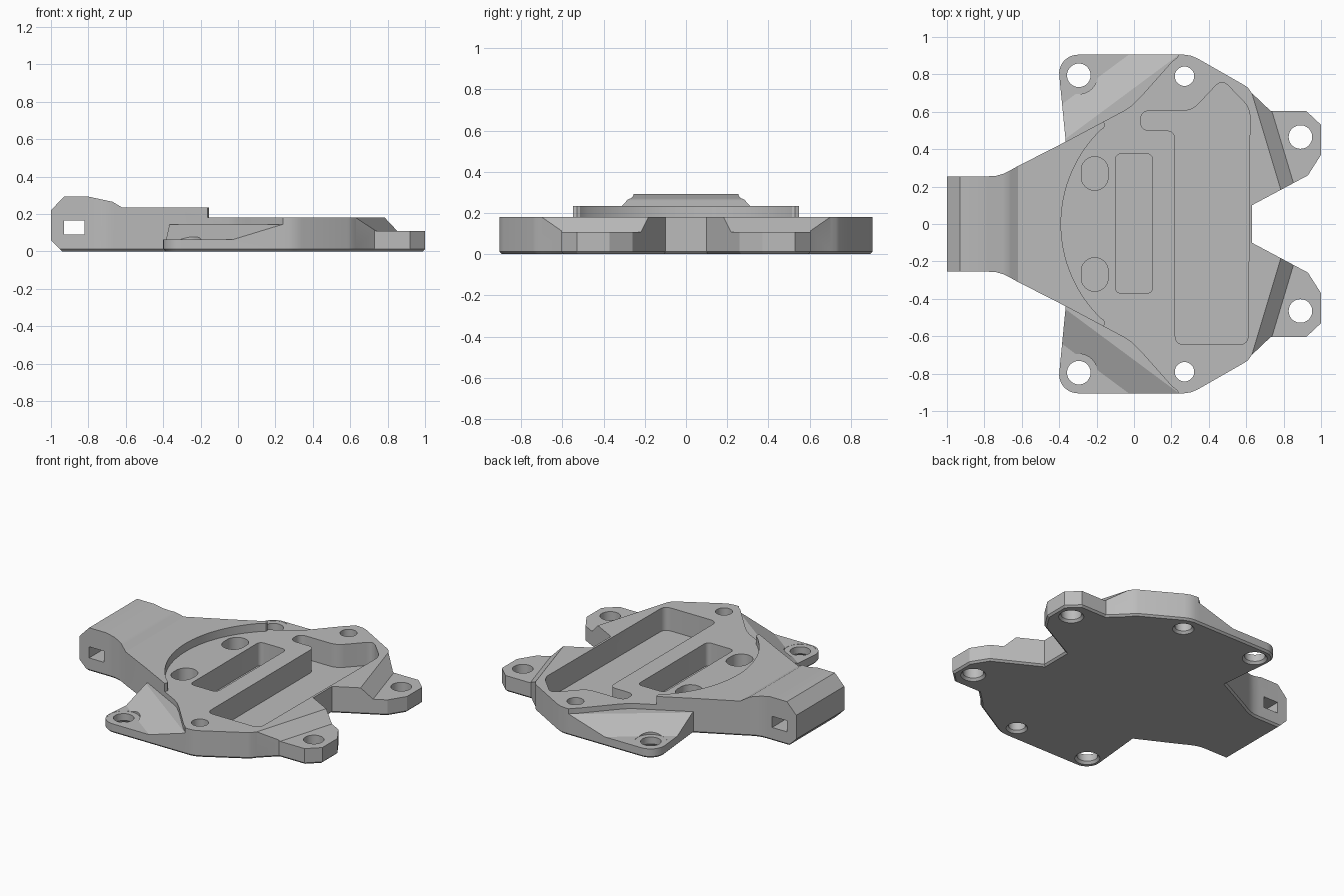
import bpy, bmesh, math
from mathutils import Vector, Matrix

if "Cube" in bpy.data.objects:
    bpy.data.objects.remove(bpy.data.objects["Cube"])

grey = bpy.data.materials.new("plain_grey")
grey.use_nodes = True
grey.diffuse_color = (0.5, 0.5, 0.5, 1)
grey.node_tree.nodes["Principled BSDF"].inputs["Base Color"].default_value = (0.5, 0.5, 0.5, 1)


def finish(bm, name):
    bmesh.ops.recalc_face_normals(bm, faces=bm.faces)
    mesh = bpy.data.meshes.new(name)
    bm.to_mesh(mesh)
    bm.free()
    mesh.materials.append(grey)
    obj = bpy.data.objects.new(name, mesh)
    bpy.context.collection.objects.link(obj)
    return obj


def sweep(name, points, vector, chamfer=0):
    """Close a 3D profile and extrude it along a vector."""
    bm = bmesh.new()
    base = bm.faces.new([bm.verts.new(p) for p in points])
    edges = list(base.edges)
    ext = bmesh.ops.extrude_face_region(bm, geom=[base], use_keep_orig=True)
    bmesh.ops.translate(bm, vec=vector, verts=[v for v in ext["geom"] if isinstance(v, bmesh.types.BMVert)])
    bmesh.ops.recalc_face_normals(bm, faces=bm.faces)
    if chamfer:
        bmesh.ops.bevel(bm, geom=edges, offset=chamfer, offset_type='OFFSET',
                        segments=1, affect='EDGES')
    return finish(bm, name)


def prism(name, outline, z0, z1, chamfer=0):
    return sweep(name, [(x, y, z0) for x, y in outline], (0, 0, z1 - z0), chamfer)


def cone(name, x, y, r0, r1, z0, z1):
    bm = bmesh.new()
    bmesh.ops.create_cone(bm, cap_ends=True, segments=40, radius1=r0, radius2=r1, depth=z1 - z0,
                          matrix=Matrix.Translation((x, y, (z0 + z1) / 2)))
    return finish(bm, name)


def arc(cx, cy, r, a0, a1, n):
    steps = [math.radians(a0 + (a1 - a0) * i / n) for i in range(n + 1)]
    return [(cx + r * math.cos(a), cy + r * math.sin(a)) for a in steps]


def rounded(corners, r, n=6):
    """Soften each corner of an outline."""
    out = []
    pts = [Vector(c) for c in corners]
    for i, p in enumerate(pts):
        a, b = pts[i - 1] - p, pts[(i + 1) % len(pts)] - p
        s = p + a.normalized() * min(r, a.length * 0.48)
        e = p + b.normalized() * min(r, b.length * 0.48)
        for k in range(n + 1):
            t = k / n
            out.append(tuple(s * (1 - t) ** 2 + p * 2 * t * (1 - t) + e * t * t))
    return out


def mirrored(half):
    return half + [(x, -y) for x, y in reversed(half)]


def slope_cutter(name, start, end, profile, side):
    """Sweep a (distance outward, height) profile along a sloping edge."""
    a, b = Vector(start), Vector(end)
    u = (b - a).normalized()
    n = Vector((-u.y, u.x))
    pts = [(a.x + n.x * d, (a.y + n.y * d) * side, z) for d, z in profile]
    return sweep(name, pts, (b.x - a.x, (b.y - a.y) * side, 0))


# Whole footprint: neck, ears, deck and lugs
half = [(-1, .255), (-.78, .255), (-.74, .257), (-.7, .268), (-.66, .288), (-.62, .31), (-.365, .44)]
half += arc(-.3, .805, .1, 185, 90, 10)
half += [(.23, .905), (.27, .905), (.305, .9), (.34, .885), (.59, .742), (.61, .728), (.63, .7),
         (.73, .605), (.92, .605), (1, .53), (1, .37), (.93, .26), (.63, .1)]
plate = prism("bracket_plate", mirrored(half), 0, .35, .012)


def cut(tool, mode='DIFFERENCE'):
    mod = plate.modifiers.new("cut", 'BOOLEAN')
    mod.operation, mod.solver, mod.object = mode, 'EXACT', tool
    bpy.context.view_layer.objects.active = plate
    bpy.ops.object.modifier_apply(modifier=mod.name)
    bpy.data.objects.remove(tool)


# Side profile of the neck
side_profile = [(-1, .06), (-.94, 0), (-.94, -.1), (1.1, -.1), (1.1, .235), (-.62, .235), (-.67, .265),
                (-.8, .293), (-.93, .293), (-1, .22)]
cut(sweep("neck_profile", [(x, -1.2, z) for x, z in side_profile], (0, 2.4, 0)), 'INTERSECT')

# Lower deck, bounded by the curved step
step = [(1.2, 1.2), (-.163, 1.2), (-.163, .55), (-.155, .53), (-.16, .515)]
step += arc(.31, 0, .7, 134.5, 180, 18)
cut(prism("deck_cutter", mirrored(step)[:len(step)] + mirrored(step)[len(step) + 1:], .18, .5))

ear = [(-.365, .44), (-.05, .608), (-.01, .635), (.04, .685), (.2, .865), (.23, .89), (.25, .92),
       (.25, 1.2), (-.6, 1.2), (-.6, .6)]
for s in (1, -1):
    # Ear ledge and its ramp down to the corner
    cut(prism("ear_cutter", [(x, y * s) for x, y in ear], .145, .5))
    ramp = [(0, .145), (.16, .063), (.8, .063), (.8, .5), (0, .5)]
    cut(slope_cutter("ramp_cutter", (-.376, .448), (.4, 1.0235), ramp, s))
    cut(cone("spot_face", -.295, .795 * s, .1, .1, .062, .4))
    # Lug slope
    lug = [(0, .18), (.075, .108), (.7, .108), (.7, .5), (0, .5)]
    cut(slope_cutter("lug_cutter", (.825, .05), (.6, .8), [(-d, z) for d, z in lug], s))
    # Screw holes with chamfered undersides
    for x, y, r in ((.89, .465, .063), (-.295, .795, .063), (.27, .79, .052)):
        cut(cone("screw_hole", x, y * s, r, r, -.1, .5))
        cut(cone("hole_chamfer", x, y * s, r + .024, r, -.012, .016))
    # Blind oval recess
    oval = arc(-.21, .27 * s + .018, .072, 0, 180, 16) + arc(-.21, .27 * s - .018, .072, 180, 360, 16)
    cut(prism("oval_recess", oval, .04, .5))

# Deep pockets
slot = [(-.1, -.37), (.1, -.37), (.1, .375), (-.1, .375)]
cut(prism("slot_pocket", rounded(slot, .035), .025, .5))
pocket = [(.22, -.645), (.61, -.645), (.62, .62), (.47, .775), (.31, .605), (.035, .605),
          (.035, .5), (.22, .5)]
cut(prism("wide_pocket", rounded(pocket, .05), .025, .5))

# Strap slot across the neck
strap = [(-.93, .09), (-.82, .09), (-.82, .165), (-.93, .165)]
cut(sweep("strap_slot", [(x, -.5, z) for x, z in strap], (0, 1, 0)))

bpy.ops.object.select_all(action='DESELECT')
plate.select_set(True)
bpy.context.view_layer.objects.active = plate
bpy.ops.object.shade_smooth_by_angle(angle=math.radians(20))
